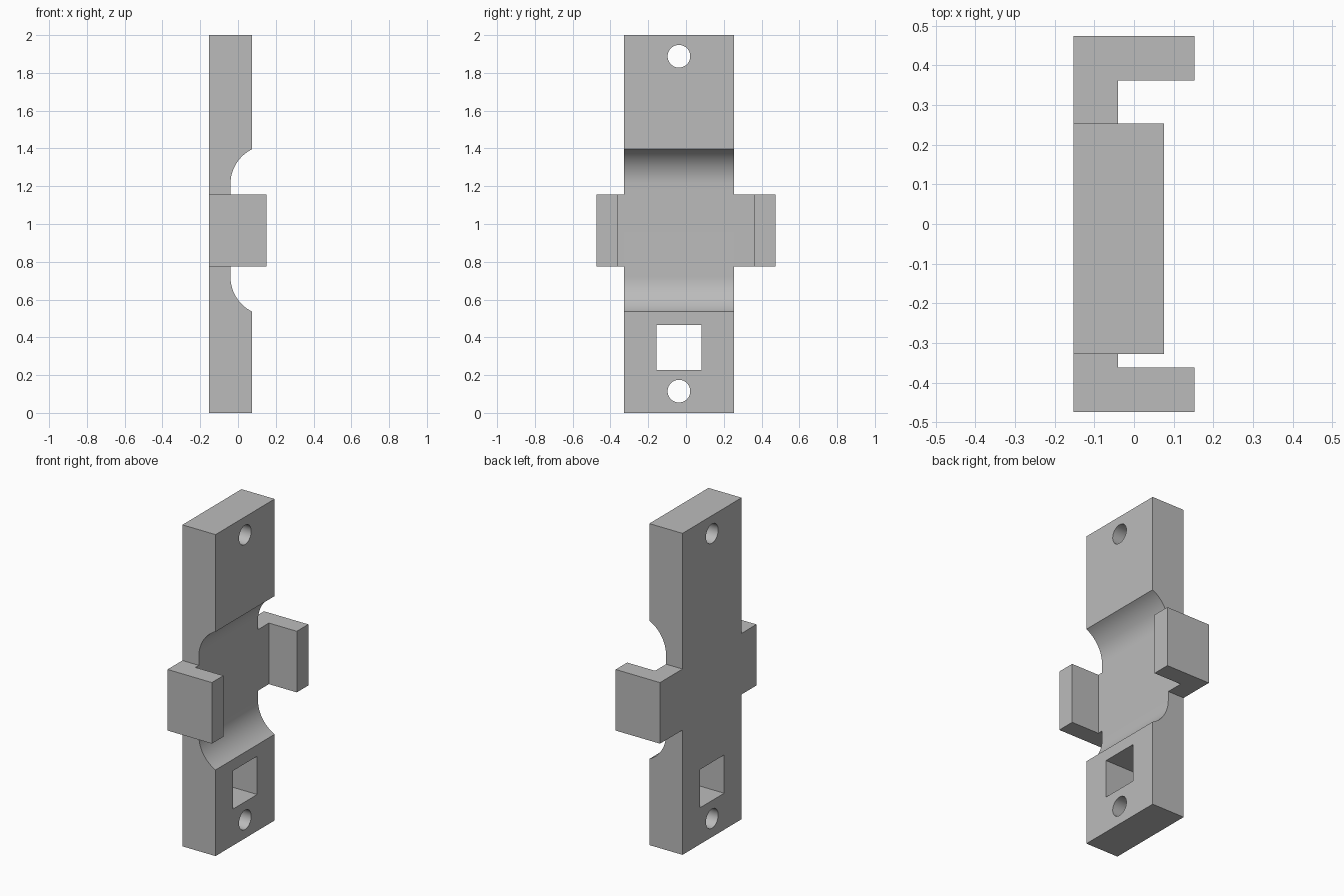
import bpy
import bmesh
from math import acos, cos, sin
from mathutils import Matrix, Vector

if "Cube" in bpy.data.objects:
    bpy.data.objects.remove(bpy.data.objects["Cube"], do_unlink=True)

gray = bpy.data.materials.new("plain gray")
gray.use_nodes = True
gray.diffuse_color = (0.5, 0.5, 0.5, 1)
gray.node_tree.nodes["Principled BSDF"].inputs["Base Color"].default_value = (0.5, 0.5, 0.5, 1)

# Shared dimensions
BACK, FLOOR, FACE, TIP = -0.153, -0.04, 0.075, 0.152
LEFT, RIGHT = 0.253, -0.328
MID_Y, MID_Z = (LEFT + RIGHT) / 2, 0.966
HALF_ARM, HALF_NOTCH, RADIUS = 0.19, 0.43, 0.205


def finish(name, bm):
    bmesh.ops.recalc_face_normals(bm, faces=bm.faces)
    mesh = bpy.data.meshes.new(name)
    bm.to_mesh(mesh)
    bm.free()
    mesh.materials.append(gray)
    obj = bpy.data.objects.new(name, mesh)
    bpy.context.collection.objects.link(obj)
    return obj


def extrude(name, points, direction):
    """Extrude a closed outline along a direction."""
    bm = bmesh.new()
    face = bm.faces.new([bm.verts.new(p) for p in points])
    result = bmesh.ops.extrude_face_region(bm, geom=[face])
    verts = [v for v in result["geom"] if isinstance(v, bmesh.types.BMVert)]
    bmesh.ops.translate(bm, verts=verts, vec=Vector(direction))
    return finish(name, bm)


def activate(obj):
    bpy.ops.object.select_all(action='DESELECT')
    obj.select_set(True)
    bpy.context.view_layer.objects.active = obj


def cut(obj, cutter):
    cutter.hide_render = True
    mod = obj.modifiers.new("cut", 'BOOLEAN')
    mod.operation = 'DIFFERENCE'
    mod.solver = 'EXACT'
    mod.object = cutter
    activate(obj)
    bpy.ops.object.modifier_apply(modifier=mod.name)
    bpy.data.objects.remove(cutter, do_unlink=True)


# Back plate: side profile with a recess whose ends are rounded
sweep = acos((RADIUS - (FACE - FLOOR)) / RADIUS)
rise = RADIUS * sin(sweep)
steps = 16
curve = []
for i in range(steps + 1):
    a = sweep * (1 - i / steps)
    curve.append((FLOOR + RADIUS * (1 - cos(a)),
                  HALF_NOTCH - rise + RADIUS * sin(a)))
upper = [(x, MID_Z + h) for x, h in curve]
lower = [(x, MID_Z - h) for x, h in reversed(curve)]
profile = [(BACK, 0), (BACK, 2), (FACE, 2)] + upper + lower + [(FACE, 0)]
plate = extrude("back_plate", [(x, RIGHT, z) for x, z in profile], (0, LEFT - RIGHT, 0))

# Round screw holes
for z in (0.115, 1.888):
    bm = bmesh.new()
    bmesh.ops.create_cone(
        bm, cap_ends=True, segments=48, radius1=0.06, radius2=0.06, depth=1,
        matrix=Matrix.Translation((0, MID_Y, z)) @ Matrix.Rotation(1.5707963, 4, 'Y'))
    cut(plate, finish("screw_hole_cutter", bm))

# Square window
bm = bmesh.new()
bmesh.ops.create_cube(bm, size=1, matrix=Matrix.Translation((0, MID_Y, 0.346))
                      @ Matrix.Diagonal((1, 0.238, 0.238, 1)))
cut(plate, finish("window_cutter", bm))
activate(plate)
bpy.ops.object.shade_smooth_by_angle(angle=0.5)

# L-shaped side arms reaching forward from the plate
for name, side, root in (("left_arm", 1, LEFT), ("right_arm", -1, RIGHT)):
    inner, outer = 0.361 * side, 0.474 * side
    outline = [(BACK, root), (BACK, outer), (TIP, outer),
               (TIP, inner), (FLOOR, inner), (FLOOR, root)]
    extrude(name, [(x, y, MID_Z - HALF_ARM) for x, y in outline], (0, 0, 2 * HALF_ARM))
